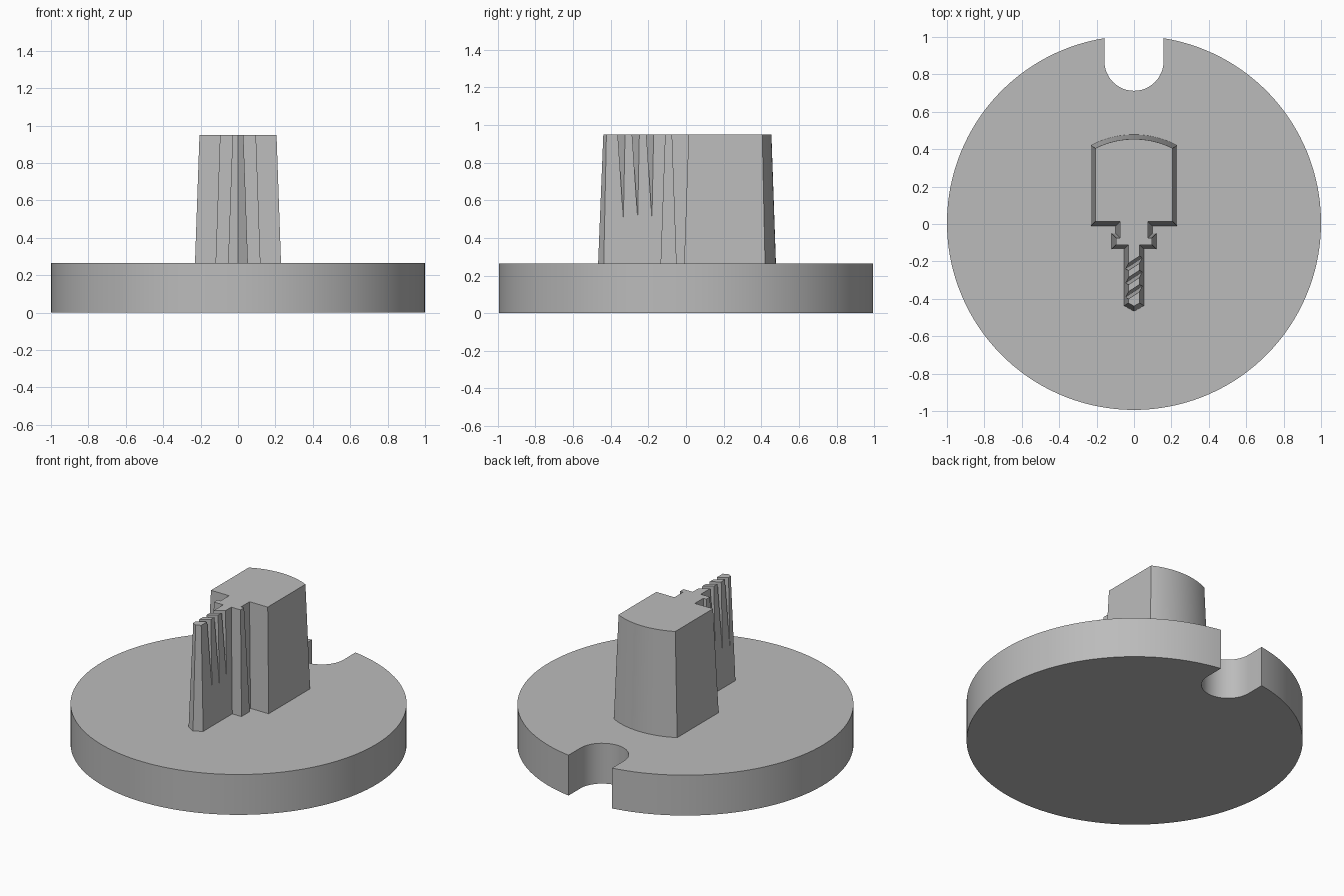
import bpy, bmesh, math
from mathutils import Vector

if "Cube" in bpy.data.objects:
    bpy.data.objects.remove(bpy.data.objects["Cube"], do_unlink=True)

GREY = (0.5, 0.5, 0.5, 1)
grey = bpy.data.materials.new("plain grey")
grey.use_nodes = True
grey.diffuse_color = GREY
grey.node_tree.nodes["Principled BSDF"].inputs["Base Color"].default_value = GREY

BASE_TOP, TOP = 0.265, 0.95


def arc(cx, cy, r, start, end, steps):
    angles = [start + (end - start) * i / steps for i in range(steps + 1)]
    return [Vector((cx + r * math.cos(a), cy + r * math.sin(a))) for a in angles]


def inset(points, d):
    """Move every edge of a counter-clockwise outline inward by d."""
    result = []
    for i, p in enumerate(points):
        a = (p - points[i - 1]).normalized()
        b = (points[(i + 1) % len(points)] - p).normalized()
        na, nb = Vector((-a.y, a.x)), Vector((-b.y, b.x))
        result.append(p + (na + nb) * d / (1 + na.dot(nb)))
    return result


def loft(name, lower, upper, z0, z1):
    """Solid between two matching outlines."""
    bm = bmesh.new()
    low = [bm.verts.new((p.x, p.y, z0)) for p in lower]
    high = [bm.verts.new((p.x, p.y, z1)) for p in upper]
    bm.faces.new(low[::-1])
    bm.faces.new(high)
    for i in range(len(low)):
        j = (i + 1) % len(low)
        bm.faces.new((low[i], low[j], high[j], high[i]))
    bmesh.ops.recalc_face_normals(bm, faces=bm.faces)
    mesh = bpy.data.meshes.new(name)
    bm.to_mesh(mesh)
    bm.free()
    mesh.materials.append(grey)
    obj = bpy.data.objects.new(name, mesh)
    bpy.context.collection.objects.link(obj)
    return obj


def smooth(obj):
    bpy.ops.object.select_all(action="DESELECT")
    obj.select_set(True)
    bpy.context.view_layer.objects.active = obj
    bpy.ops.object.shade_smooth_by_angle(angle=math.radians(25))


# Round base with a rounded slot at the back
CY, SLOT, SLOT_Y = 0.006, 0.158, 0.87
gap = math.asin(SLOT)
rim = arc(0, CY, 1, math.pi / 2 + gap, math.pi * 2.5 - gap, 128)
notch = arc(0, SLOT_Y, SLOT, 0, -math.pi, 24)
disc = loft("round_base", rim + notch, rim + notch, 0, BASE_TOP)
smooth(disc)

# Drill-shaped post: right half outline from tip to body, then mirrored
half = [Vector(p) for p in ((0.053, -0.437), (0.053, -0.135), (0.12, -0.135),
                            (0.12, -0.05), (0.098, -0.05), (0.098, -0.01),
                            (0.23, -0.01))]
sag, chord = 0.058, 0.23
radius = (chord ** 2 + sag ** 2) / (2 * sag)
spread = math.asin(chord / radius)
crown = arc(0, 0.478 - radius, radius, math.pi / 2 - spread, math.pi / 2 + spread, 20)
outline = [Vector((0, -0.467))] + half + crown + [Vector((-p.x, p.y)) for p in reversed(half)]
post = loft("drill_post", outline, inset(outline, 0.024), BASE_TOP, TOP)

# Slanted V-shaped flutes cut across the bit
for i, y in enumerate((-0.21, -0.286, -0.362)):
    def strip(w):
        return [Vector((x, y + 0.65 * x + s * w))
                for x, s in ((-0.09, -1), (0.09, -1), (0.09, 1), (-0.09, 1))]
    cutter = loft(f"flute_cutter_{i}", strip(0.0005), strip(0.02), 0.51, TOP + 0.02)
    cutter.hide_render = True
    cutter.hide_set(True)
    cut = post.modifiers.new(f"flute_{i}", "BOOLEAN")
    cut.object = cutter
    cut.operation = "DIFFERENCE"
    cut.solver = "EXACT"

# Bake the cuts, then smooth only the curved back
evaluated = post.evaluated_get(bpy.context.evaluated_depsgraph_get())
baked = bpy.data.meshes.new_from_object(evaluated)
post.modifiers.clear()
post.data = baked
for obj in [o for o in bpy.data.objects if o.name.startswith("flute_cutter")]:
    bpy.data.objects.remove(obj, do_unlink=True)
smooth(post)
